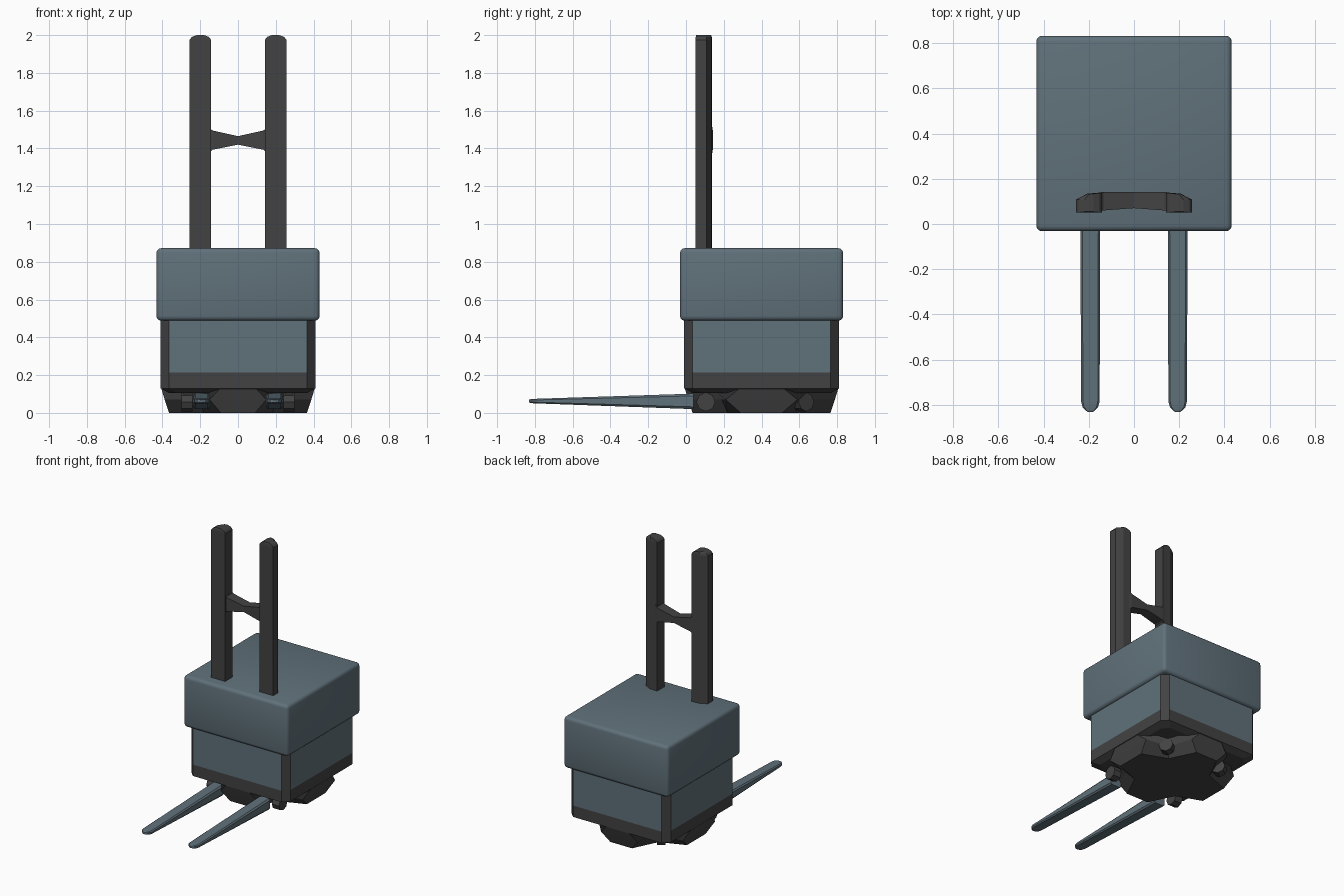
import bpy, bmesh, math
from mathutils import Vector, Matrix

if "Cube" in bpy.data.objects:
    bpy.data.objects.remove(bpy.data.objects["Cube"])

CY = 0.40  # centre of the body along y


def material(name, rgb):
    m = bpy.data.materials.new(name)
    m.diffuse_color = (*rgb, 1)
    m.use_nodes = True
    m.node_tree.nodes["Principled BSDF"].inputs["Base Color"].default_value = m.diffuse_color
    return m


BLUE = material("slate blue", (0.117, 0.165, 0.195))
DARK = material("charcoal", (0.055, 0.055, 0.055))


def finish(bm, name, mats):
    bmesh.ops.recalc_face_normals(bm, faces=bm.faces)
    me = bpy.data.meshes.new(name)
    bm.to_mesh(me)
    bm.free()
    ob = bpy.data.objects.new(name, me)
    bpy.context.collection.objects.link(ob)
    for m in mats:
        me.materials.append(m)
    return ob


def loft(name, rings, *mats):
    """Skin a list of equal-length rings and cap both ends."""
    bm = bmesh.new()
    vs = [[bm.verts.new(p) for p in r] for r in rings]
    n = len(rings[0])
    for a, b in zip(vs, vs[1:]):
        for i in range(n):
            j = (i + 1) % n
            bm.faces.new((a[i], a[j], b[j], b[i]))
    bm.faces.new(vs[0])
    bm.faces.new(vs[-1])
    return finish(bm, name, mats)


def chamfered_square(h, c, z):
    k = h - c
    pts = [(-k, -h), (k, -h), (h, -k), (h, k), (k, h), (-k, h), (-h, k), (-h, -k)]
    return [(x, y + CY, z) for x, y in pts]


# Lower body: dark chamfered corners and band, blue side panels
body = loft("lower_body",
            [chamfered_square(0.365, 0.045, 0.105), chamfered_square(0.41, 0.045, 0.13),
             chamfered_square(0.41, 0.045, 0.215), chamfered_square(0.41, 0.045, 0.50)],
            DARK, BLUE)
for f in body.data.polygons:
    if f.center.z > 0.3 and abs(f.normal.z) < 0.1 and max(abs(f.normal.x), abs(f.normal.y)) > 0.9:
        f.material_index = 1

# Upper housing with softly rounded edges
bm = bmesh.new()
bmesh.ops.create_cube(bm, size=1, matrix=Matrix.Translation((0, CY, 0.68))
                      @ Matrix.Diagonal((0.864, 0.864, 0.384, 1)))
bmesh.ops.bevel(bm, geom=bm.edges[:], offset=0.025, segments=3, profile=0.5, affect='EDGES')
for f in bm.faces:
    f.smooth = True
finish(bm, "upper_housing", [BLUE])


# Undercarriage: four-lobed floor block with pockets at the corners
def star(z, reach, front_w, side_w, notch):
    pts = [(-front_w, -reach), (front_w, -reach), (notch, -notch),
           (reach, -side_w), (reach, side_w), (notch, notch),
           (front_w, reach), (-front_w, reach), (-notch, notch),
           (-reach, side_w), (-reach, -side_w), (-notch, -notch)]
    return [(x, y + CY, z) for x, y in pts]


loft("undercarriage",
     [star(0, 0.365, 0.09, 0.11, 0.18), star(0.07, 0.388, 0.15, 0.19, 0.21),
      star(0.135, 0.408, 0.09, 0.11, 0.27)], DARK)

# Caster wheels in the corner pockets
for side, sx in (("left", -1), ("right", 1)):
    for end, x, y, turn in (("front", 0.27, -0.295, 0), ("rear", 0.23, 0.22, 35)):
        bm = bmesh.new()
        spin = (Matrix.Translation((sx * x, CY + y, 0.058))
                @ Matrix.Rotation(math.radians(turn), 4, 'Z')
                @ Matrix.Rotation(math.pi / 2, 4, 'Y'))
        bmesh.ops.create_cone(bm, cap_ends=True, segments=8, radius1=0.05,
                              radius2=0.05, depth=0.06, matrix=spin)
        bmesh.ops.create_cube(bm, size=1, matrix=Matrix.Translation((sx * x, CY + y, 0.11))
                              @ Matrix.Diagonal((0.04, 0.04, 0.06, 1)))
        finish(bm, f"{end}_{side}_caster", [DARK])

# Mast uprights: profile with a chamfered outer rear edge
MAST = [(0.142, 0.05), (0.256, 0.05), (0.256, 0.108), (0.205, 0.135), (0.142, 0.138)]
mx, my = 0.199, 0.092


def mast_ring(s, z, kx, ky):
    return [(s * (mx + (x - mx) * kx), my + (y - my) * ky, z) for x, y in MAST]


for side, s in (("left", -1), ("right", 1)):
    loft(f"{side}_mast", [mast_ring(s, 0.85, 1, 1), mast_ring(s, 1.975, 1, 1),
                          mast_ring(s, 1.99, 0.8, 0.97), mast_ring(s, 2.0, 0.35, 0.9)], DARK)


# Crossbar, pinched towards the middle
def bar_ring(x, z0, z1, y0, y1):
    return [(x, y0, z0), (x, y1, z0), (x, y1, z1), (x, y0, z1)]


loft("mast_crossbar",
     [bar_ring(-0.16, 1.37, 1.52, 0.06, 0.138), bar_ring(-0.135, 1.393, 1.495, 0.06, 0.142),
      bar_ring(0, 1.42, 1.465, 0.07, 0.142),
      bar_ring(0.135, 1.393, 1.495, 0.06, 0.142), bar_ring(0.16, 1.37, 1.52, 0.06, 0.138)], DARK)


# Forks: tapering blades with a rounded tip
def fork_ring(cx, y, w, z0, z1):
    b = min(0.012, (z1 - z0) * 0.25)
    t = w * 0.8
    return [(cx - t, y, z0), (cx + t, y, z0), (cx + w, y, z0 + b), (cx + w, y, z1 - b),
            (cx + t, y, z1), (cx - t, y, z1), (cx - w, y, z1 - b), (cx - w, y, z0 + b)]


for side, s in (("left", -1), ("right", 1)):
    cx = s * 0.193
    loft(f"{side}_fork",
         [fork_ring(cx, 0.04, 0.044, 0.02, 0.102), fork_ring(cx, -0.785, 0.041, 0.05, 0.075),
          fork_ring(cx, -0.81, 0.034, 0.051, 0.074), fork_ring(cx, -0.825, 0.02, 0.053, 0.072),
          fork_ring(cx, -0.832, 0.008, 0.056, 0.069)], BLUE)
